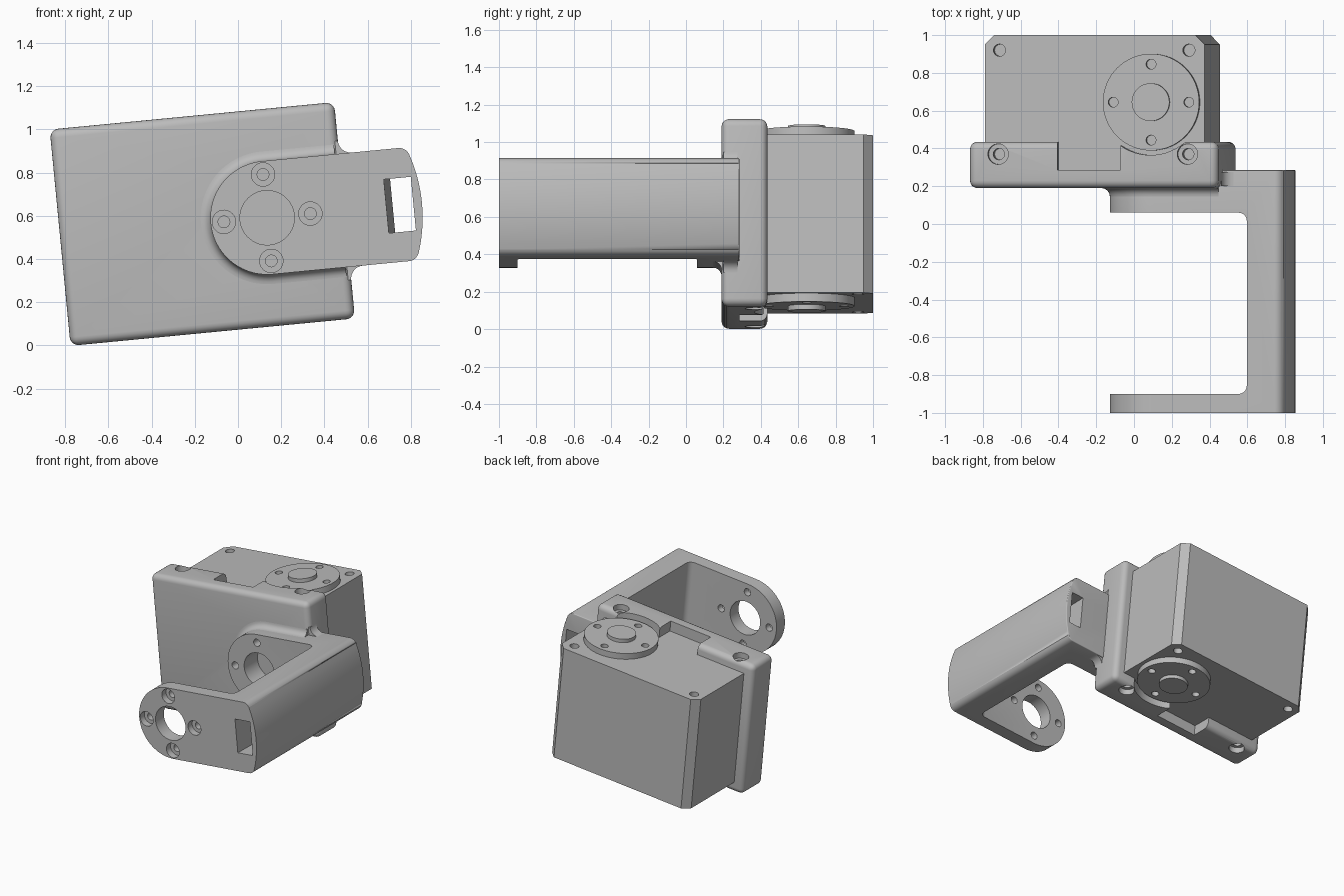
import bpy
import bmesh
from math import sin, cos, pi, asin, radians
from mathutils import Matrix, Vector

if "Cube" in bpy.data.objects:
    bpy.data.objects.remove(bpy.data.objects["Cube"])

grey = bpy.data.materials.new("plain grey")
grey.use_nodes = True
grey.diffuse_color = (0.5, 0.5, 0.5, 1)
grey.node_tree.nodes["Principled BSDF"].inputs["Base Color"].default_value = (0.5, 0.5, 0.5, 1)

# Parts are built around the hinge axis, then tilted together at the end.
PLACE = Matrix.Translation((0.135, 0, 0.591)) @ Matrix.Rotation(radians(-5.5), 4, 'Y')
ARM_R = 0.263      # half width of the bracket arms
END_R = 0.72       # radius of the bracket's curved outer wall
HORN_Y = 0.645     # motor axis depth
parts = []


def finish(name, bm):
    bmesh.ops.recalc_face_normals(bm, faces=bm.faces)
    mesh = bpy.data.meshes.new(name)
    bm.to_mesh(mesh)
    bm.free()
    mesh.materials.append(grey)
    obj = bpy.data.objects.new(name, mesh)
    bpy.context.collection.objects.link(obj)
    return obj


def bevel(bm, test, width, segments=5):
    edges = [e for e in bm.edges if test(e.verts[0].co, e.verts[1].co)]
    bmesh.ops.bevel(bm, geom=edges, offset=width, segments=segments,
                    profile=0.5, affect='EDGES', clamp_overlap=True)


def box(lo, hi):
    bm = bmesh.new()
    bmesh.ops.create_cube(bm, size=1)
    lo, hi = Vector(lo), Vector(hi)
    for v in bm.verts:
        v.co = Vector((lo[i] + (v.co[i] + 0.5) * (hi[i] - lo[i]) for i in range(3)))
    return bm


def loft(rings):
    """Closed solid through equal-length rings of points."""
    bm = bmesh.new()
    loops = [[bm.verts.new(p) for p in ring] for ring in rings]
    for a, b in zip(loops, loops[1:]):
        for i in range(len(a)):
            j = (i + 1) % len(a)
            bm.faces.new((a[i], a[j], b[j], b[i]))
    bm.faces.new(loops[0])
    bm.faces.new(loops[-1])
    return bm


def prism(outline, y0, y1):
    return loft([[(u, y, v) for u, v in outline] for y in (y0, y1)])


def arc(r, a0, a1, n, cu=0, cv=0):
    return [(cu + r * cos(a0 + (a1 - a0) * i / n), cv + r * sin(a0 + (a1 - a0) * i / n))
            for i in range(n + 1)]


def rod_y(u, v, r, y0, y1):
    return prism(arc(r, 0, 2 * pi * 47 / 48, 47, u, v), y0, y1)


def rod_v(u, y, r, v0, v1):
    ring = arc(r, 0, 2 * pi * 63 / 64, 63, u, y)
    return loft([[(a, b, v) for a, b in ring] for v in (v0, v1)])


def cut(obj, bm):
    cutter = finish("cutter", bm)
    mod = obj.modifiers.new("cut", 'BOOLEAN')
    mod.operation = 'DIFFERENCE'
    mod.solver = 'EXACT'
    mod.object = cutter
    bpy.context.view_layer.objects.active = obj
    bpy.ops.object.modifier_apply(modifier=mod.name)
    bpy.data.objects.remove(cutter)


def add(name, bm):
    obj = finish(name, bm)
    parts.append(obj)
    return obj


# Bracket: rounded arms joined by a curved outer wall
half = asin(ARM_R / END_R)
outline = arc(ARM_R, pi / 2, 3 * pi / 2, 40) + arc(END_R, -half, half, 16)
bm = prism(outline, -1, 0.285)
bevel(bm, lambda a, b: a.x > 0.6 and abs(a.z) > ARM_R - 0.001
      and abs(a.y - b.y) > 0.5, 0.045)
bevel(bm, lambda a, b: min(a.y, b.y) > 0.284, 0.03, 4)
bracket = add("hinge_bracket", bm)
bm = box((-1, -0.9, -0.6), (0.49, 0.06, 0.6))
bevel(bm, lambda a, b: min(a.x, b.x) > 0.48 and abs(a.z - b.z) > 0.5, 0.045)
cut(bracket, bm)

# Cable channel along the bracket wall
cut(bracket, loft([[(u, y, v) for u, v in
                    ((u0, -0.125), (0.68, -0.125), (0.68, 0.125), (u0, 0.125))]
                   for u0, y in ((0.553, -1.05), (0.585, 0.35))]))

# Mounting plate: rounded block with lips around the motor
bm = box((-0.963, 0.19, -0.503), (0.36, 0.435, 0.503))
bevel(bm, lambda a, b: True, 0.04)
plate = add("mounting_plate", bm)

# Flared root of the arm on the plate
rings = []
for i in range(8):
    t = min(i, 6) / 6 * pi / 2
    off = 0.045 * (1 - cos(t))
    y = 0.145 + 0.045 * sin(t) + (0.02 if i == 7 else 0)
    ring = arc(ARM_R + off, pi / 2, 3 * pi / 2, 40) + [(0.34, -ARM_R - off), (0.34, ARM_R + off)]
    rings.append([(u, y, v) for u, v in ring])
flare = add("arm_root_flare", loft(rings))

# Corner fillets between plate edge and arm
for side, label in ((1, "upper"), (-1, "lower")):
    pts = [(0.33, 0.25), (0.42, 0.25)]
    pts += arc(0.06, -pi / 2, -pi, 8, 0.42, ARM_R + 0.06) + [(0.33, ARM_R + 0.06)]
    add(label + "_corner_fillet", prism([(u, v * side) for u, v in pts], 0.2, 0.275))

# Hinge bore and screw holes through the arms
for obj in (bracket, flare, plate):
    cut(obj, rod_y(0, 0, 0.126, -1.1, 0.22))
    for k in range(4):
        u, v = 0.201 * cos(k * pi / 2), 0.201 * sin(k * pi / 2)
        cut(obj, rod_y(u, v, 0.027, -1.1, 0.22))
        if obj is bracket:
            cut(obj, rod_y(u, v, 0.054, -1.1, -0.95))

# Motor body with chamfered rear corners
bm = box((-0.888, 0.27, -0.425), (0.281, 1, 0.425))
bevel(bm, lambda a, b: min(a.y, b.y) > 0.99 and abs(a.z - b.z) > 0.5, 0.05, 1)
motor = add("motor_body", bm)

# Details repeated on the top and bottom
for side, label in ((1, "top"), (-1, "bottom")):
    lip, out = side * 0.42, side * 0.6
    cut(plate, box((-0.495, 0.285, min(lip, out)), (-0.16, 0.6, max(lip, out))))
    cut(plate, rod_v(0, HORN_Y, 0.28, lip, out))
    for u in (-0.81, 0.197):
        cut(plate, rod_v(u, 0.37, 0.054, side * 0.46, out))
        cut(plate, rod_v(u, 0.37, 0.03, side * 0.38, out))
        cut(motor, rod_v(u, 0.37, 0.03, side * 0.38, out))
        cut(motor, rod_v(u, 0.92, 0.032, side * 0.36, out))
    horn = add(label + "_horn", rod_v(0, HORN_Y, 0.256, side * 0.415, side * 0.47))
    for k in range(4):
        cut(horn, rod_v(0.201 * cos(k * pi / 2), HORN_Y + 0.201 * sin(k * pi / 2),
                        0.026, side * 0.43, out))
    add(label + "_horn_hub", rod_v(0, HORN_Y, 0.1, side * 0.46, side * 0.497))

# Tilt into place and shade
bpy.ops.object.select_all(action='DESELECT')
for obj in parts:
    obj.data.transform(PLACE)
    obj.select_set(True)
bpy.context.view_layer.objects.active = bracket
bpy.ops.object.shade_smooth_by_angle(angle=radians(30))
